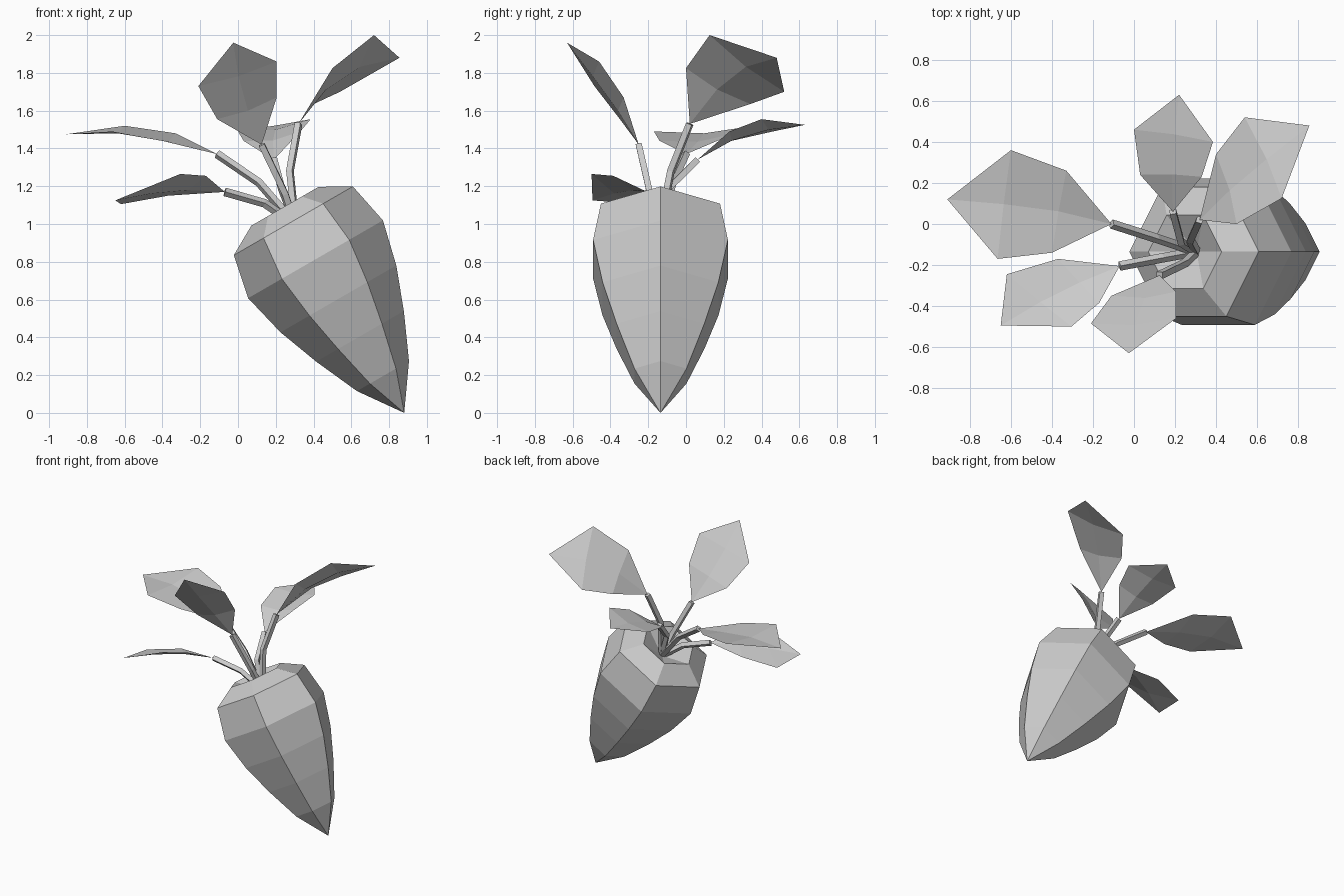
import bpy
import bmesh
import math
from mathutils import Vector

default_cube = bpy.data.objects.get("Cube")
if default_cube:
    bpy.data.objects.remove(default_cube, do_unlink=True)


def make_material(name, value):
    material = bpy.data.materials.new(name)
    material.use_nodes = True
    colour = (value, value, value, 1)
    material.diffuse_color = colour
    material.node_tree.nodes["Principled BSDF"].inputs["Base Color"].default_value = colour
    return material


grey = make_material("plain grey", 0.6)


def add_object(name, data):
    data.materials.append(grey)
    thing = bpy.data.objects.new(name, data)
    bpy.context.collection.objects.link(thing)
    return thing


def add_mesh(name, bm):
    mesh = bpy.data.meshes.new(name)
    bm.to_mesh(mesh)
    bm.free()
    return add_object(name, mesh)


# Root: six-sided profile spun around a leaning axis, with a hollow crown
TIP = Vector((0.88, -0.135, 0.0))
LEAN = math.radians(30)
axis = Vector((-math.sin(LEAN), 0, math.cos(LEAN)))
across = Vector((math.cos(LEAN), 0, math.sin(LEAN)))
side = Vector((0, 1, 0))
SIDES = 6
crown_base = TIP + axis * 1.15


def build_root():
    # pairs of distance along the axis and radius
    profile = [(0.225, 0.159), (0.468, 0.268), (0.697, 0.354),
               (0.939, 0.412), (1.174, 0.364), (1.263, 0.206)]
    bm = bmesh.new()
    rings = []
    for height, radius in profile:
        ring = []
        for i in range(SIDES):
            angle = math.tau * i / SIDES
            offset = across * math.cos(angle) + side * math.sin(angle)
            ring.append(bm.verts.new(TIP + axis * height + offset * radius))
        rings.append(ring)
    point = bm.verts.new(TIP)
    hollow = bm.verts.new(crown_base)
    for i in range(SIDES):
        j = (i + 1) % SIDES
        bm.faces.new((point, rings[0][j], rings[0][i]))
        for low, high in zip(rings, rings[1:]):
            bm.faces.new((low[i], low[j], high[j], high[i]))
        bm.faces.new((hollow, rings[-1][i], rings[-1][j]))
    bmesh.ops.recalc_face_normals(bm, faces=bm.faces)
    return add_mesh("root", bm)


# Stem: thin four-sided tube along a bent path
def build_stem(name, path):
    curve = bpy.data.curves.new(name, "CURVE")
    curve.dimensions = "3D"
    curve.bevel_depth = 0.023
    curve.bevel_resolution = 0
    curve.use_fill_caps = True
    spline = curve.splines.new("POLY")
    spline.use_smooth = False
    spline.points.add(len(path) - 1)
    for point, place in zip(spline.points, path):
        point.co = (*place, 1)
    return add_object(name, curve)


# Blade: six-cornered sheet with a slightly sunken midrib
def build_blade(name, corners):
    base, a_low, a_wide, tip, b_wide, b_low = [Vector(c) for c in corners]
    normal = (tip - base).cross(b_wide - a_wide).normalized()
    if normal.z < 0:
        normal.negate()
    rib_low = (a_low + b_low) / 2 - normal * 0.025
    rib_wide = (a_wide + b_wide) / 2 - normal * 0.025
    bm = bmesh.new()
    base, tip, rib_low, rib_wide = [bm.verts.new(p) for p in (base, tip, rib_low, rib_wide)]
    for low, wide in ((a_low, a_wide), (b_low, b_wide)):
        low, wide = bm.verts.new(low), bm.verts.new(wide)
        bm.faces.new((base, low, rib_low))
        bm.faces.new((low, wide, rib_wide, rib_low))
        bm.faces.new((wide, tip, rib_wide))
    bmesh.ops.recalc_face_normals(bm, faces=bm.faces)
    bm.normal_update()
    if sum(face.normal.z for face in bm.faces) < 0:
        bmesh.ops.reverse_faces(bm, faces=bm.faces)
    return add_mesh(name, bm)


# Each leaf: bend of the stem, then the blade outline starting at the stem's end
leaves = {
    "long_right": ((0.11, -0.07, 1.22), [
        (-0.11, 0.0, 1.37), (-0.33, 0.26, 1.48), (-0.6, 0.36, 1.52),
        (-0.91, 0.12, 1.475), (-0.665, -0.17, 1.49), (-0.4, -0.14, 1.44)]),
    "back": ((0.23, -0.09, 1.19), [
        (0.19, 0.06, 1.34), (0.03, 0.24, 1.44), (0, 0.46, 1.49),
        (0.22, 0.63, 1.525), (0.385, 0.4, 1.555), (0.33, 0.23, 1.49)]),
    "tall_left": ((0.275, -0.08, 1.28), [
        (0.32, 0.02, 1.53), (0.5, 0, 1.825), (0.72, 0.125, 2),
        (0.855, 0.48, 1.88), (0.54, 0.52, 1.7), (0.4, 0.34, 1.635)]),
    "tall_front": ((0.25, -0.19, 1.16), [
        (0.125, -0.25, 1.42), (0.205, -0.33, 1.67), (0.205, -0.46, 1.86),
        (-0.025, -0.63, 1.96), (-0.21, -0.485, 1.73), (-0.11, -0.35, 1.555)]),
    "low_front": ((0.14, -0.165, 1.11), [
        (-0.07, -0.205, 1.17), (-0.17, -0.385, 1.255), (-0.305, -0.5, 1.265),
        (-0.65, -0.495, 1.125), (-0.62, -0.245, 1.105), (-0.37, -0.17, 1.15)]),
}

build_root()
for name, (bend, outline) in leaves.items():
    build_stem(name + "_stem", [crown_base, bend, outline[0]])
    build_blade(name + "_leaf", outline)
